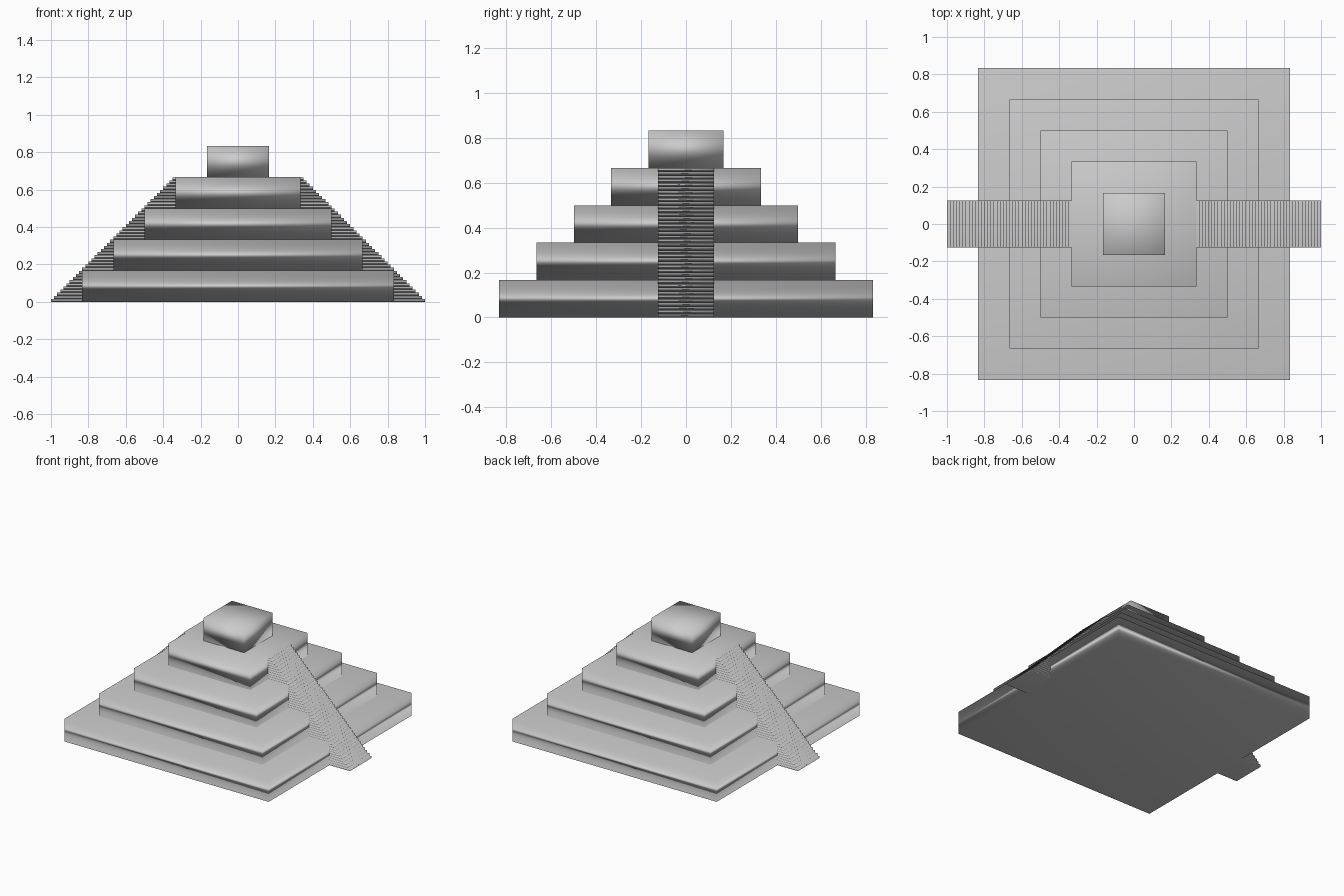
import bpy
import bmesh
from mathutils import Matrix

cube = bpy.data.objects.get("Cube")
if cube:
    bpy.data.objects.remove(cube, do_unlink=True)

TIERS = 5
RISE = 1 / 6            # height of a tier, and the width of its ledge
STEPS = 40              # steps climbing to the fourth tier
TREAD = 4 * RISE / STEPS
STAIR_WIDTH = 0.25
GAP = 0.0005            # keeps stair slabs just under the ledges they meet

stone = bpy.data.materials.new("grey stone")
stone.use_nodes = True
colour = (0.6, 0.6, 0.6, 1)
stone.diffuse_color = colour
stone.node_tree.nodes["Principled BSDF"].inputs["Base Color"].default_value = colour


def add_box(bm, half_x, half_y, bottom, top):
    """Add a box centred on the vertical axis."""
    size = Matrix.Diagonal((2 * half_x, 2 * half_y, top - bottom, 1))
    place = Matrix.Translation((0, 0, (bottom + top) / 2)) @ size
    bmesh.ops.create_cube(bm, size=1, matrix=place)


def finish(bm, name):
    """Turn the mesh into a smooth object with area-weighted normals."""
    mesh = bpy.data.meshes.new(name)
    for face in bm.faces:
        face.smooth = True
    bm.to_mesh(mesh)
    bm.free()
    mesh.materials.append(stone)
    obj = bpy.data.objects.new(name, mesh)
    bpy.context.collection.objects.link(obj)
    soften = obj.modifiers.new("soft shading", "WEIGHTED_NORMAL")
    soften.mode = "FACE_AREA"


# Square tiers, each one ledge narrower than the one below
for i in range(TIERS):
    bm = bmesh.new()
    half = (TIERS - i) * RISE
    add_box(bm, half, half, i * RISE, (i + 1) * RISE)
    finish(bm, "top_shrine" if i == TIERS - 1 else f"tier_{i + 1}")

# Stairs on the left and right: thin slabs running through the pyramid
bm = bmesh.new()
for i in range(STEPS):
    bottom = max(GAP, i * TREAD - GAP)
    add_box(bm, 1 - i * TREAD, STAIR_WIDTH / 2, bottom, (i + 1) * TREAD - GAP)
finish(bm, "side_stairs")
